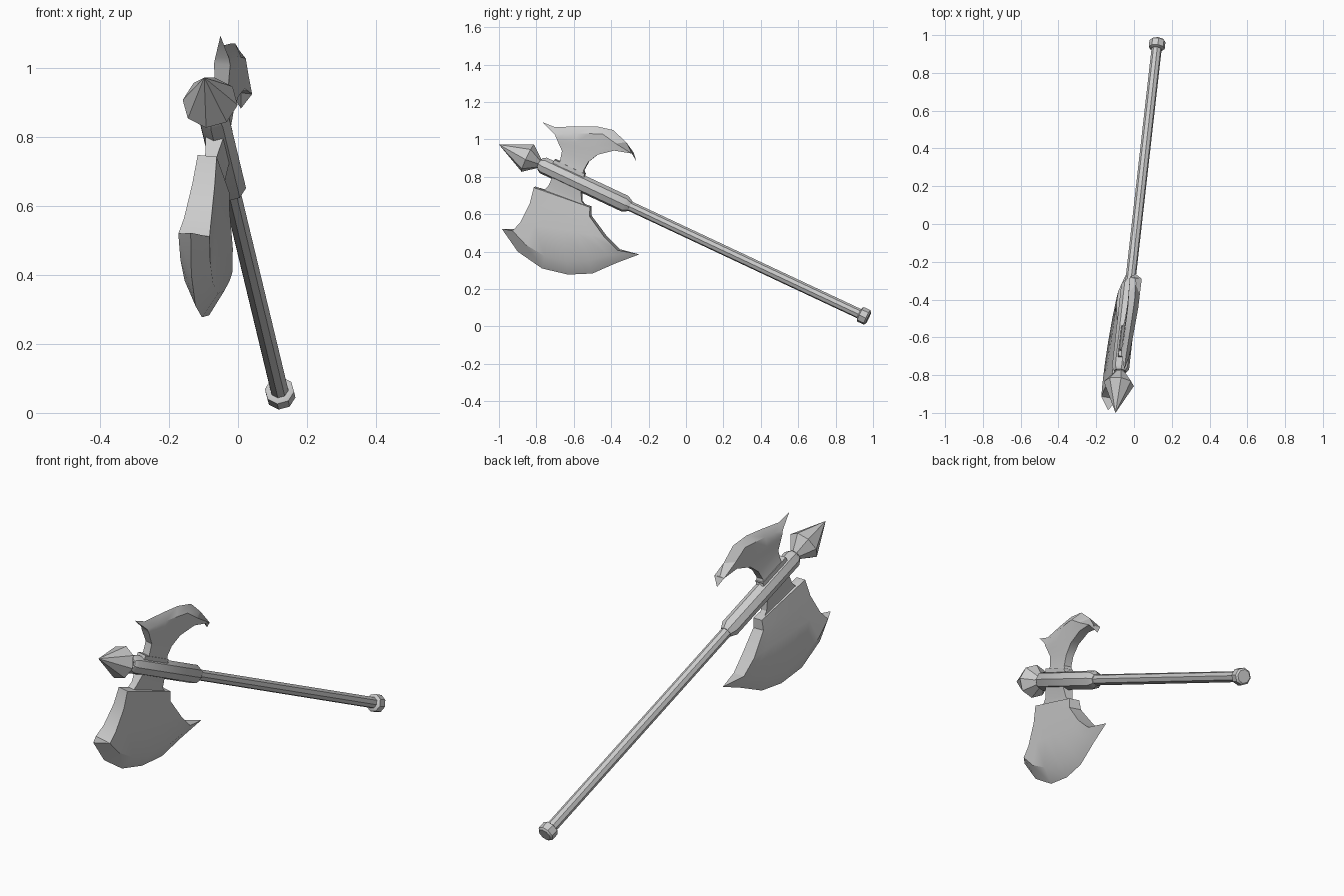
import bpy, bmesh, math
from mathutils import Vector

cube = bpy.data.objects.get("Cube")
if cube:
    bpy.data.objects.remove(cube, do_unlink=True)

# One plain grey for the whole weapon
steel = bpy.data.materials.new("grey_steel")
steel.use_nodes = True
GREY = (0.6, 0.6, 0.6, 1)
steel.diffuse_color = GREY
steel.node_tree.nodes["Principled BSDF"].inputs["Base Color"].default_value = GREY

# Tilted frame: shaft axis, blade direction and blade plane normal
BUTT = Vector((0.125, 0.975, 0.045))
TIP = Vector((-0.098, -1.0, 0.972))
AXIS = (TIP - BUTT).normalized()
DOWN = Vector((-0.15, -0.425, -0.905))
DOWN = (DOWN - AXIS * DOWN.dot(AXIS)).normalized()
SIDE = DOWN.cross(AXIS).normalized()
LENGTH = (TIP - BUTT).length


def plane_point(y, z, offset):
    """Point of the blade plane at (y, z), pushed sideways."""
    d = Vector((0, y, z)) - BUTT
    x = BUTT.x - (SIDE.y * d.y + SIDE.z * d.z) / SIDE.x
    return Vector((x, y, z)) + SIDE * offset


def finish(name, bm):
    bmesh.ops.remove_doubles(bm, verts=bm.verts, dist=0.0005)
    bmesh.ops.recalc_face_normals(bm, faces=bm.faces)
    mesh = bpy.data.meshes.new(name)
    bm.to_mesh(mesh)
    bm.free()
    mesh.materials.append(steel)
    obj = bpy.data.objects.new(name, mesh)
    bpy.context.collection.objects.link(obj)
    bpy.ops.object.select_all(action='DESELECT')
    obj.select_set(True)
    bpy.context.view_layer.objects.active = obj
    bpy.ops.object.shade_smooth_by_angle(angle=math.radians(32))


def lathe(name, profile, sides=8):
    """Turn (distance along shaft, radius) pairs around the shaft."""
    bm = bmesh.new()
    rings = []
    for s, r in profile:
        ring = []
        for i in range(sides):
            a = math.tau * i / sides
            out = SIDE * math.cos(a) + DOWN * math.sin(a)
            ring.append(bm.verts.new(BUTT + AXIS * s + out * r))
        rings.append(ring)
    for a, b in zip(rings, rings[1:]):
        for i in range(sides):
            j = (i + 1) % sides
            bm.faces.new((a[i], a[j], b[j], b[i]))
    bm.faces.new(rings[0])
    if profile[-1][1] > 0.001:
        bm.faces.new(rings[-1])
    finish(name, bm)


def blade(name, rows, shoulder, edge, thick):
    """Loft rows from the neck to a thick shoulder, then to a sharp edge."""
    n = len(edge)
    grid = []
    for left, right, half in rows:
        line = []
        for i in range(n):
            y, z = Vector(left).lerp(Vector(right), i / (n - 1))
            line.append((y, z, half))
        grid.append(line)
    grid.append([(y, z, thick[0] + (thick[1] - thick[0]) * i / (n - 1))
                 for i, (y, z) in enumerate(shoulder)])
    grid.append([(y, z, 0) for y, z in edge])
    bm = bmesh.new()
    sheets = [[[bm.verts.new(plane_point(y, z, sign * w)) for y, z, w in line]
               for line in grid] for sign in (1, -1)]
    for sheet in sheets:
        for a, b in zip(sheet, sheet[1:]):
            for i in range(n - 1):
                bm.faces.new((a[i], a[i + 1], b[i + 1], b[i]))
    p, q = sheets
    for k in range(len(grid) - 1):
        for i in (0, n - 1):
            bm.faces.new((p[k][i], p[k + 1][i], q[k + 1][i], q[k][i]))
    for i in range(n - 1):
        bm.faces.new((p[0][i], p[0][i + 1], q[0][i + 1], q[0][i]))
    finish(name, bm)


# Handle parts
lathe("shaft", [(0.02, 0.027), (1.97, 0.027)])
lathe("butt_cap", [(0, 0.034), (0.008, 0.043), (0.047, 0.043), (0.054, 0.03)])
lathe("head_sleeve", [(1.415, 0.03), (1.445, 0.046), (1.93, 0.046), (1.95, 0.034)])
lathe("end_spike", [(1.955, 0.028), (2.022, 0.081), (LENGTH, 0)])

# Large lower axe blade
blade("main_blade",
      [((-.70, .82), (-.56, .75), .03),
       ((-.735, .75), (-.555, .67), .018),
       ((-.755, .73), (-.54, .65), .018),
       ((-.81, .745), (-.51, .64), .028),
       ((-.83, .66), (-.51, .59), .033),
       ((-.88, .56), (-.43, .48), .04)],
      [(-.92, .515), (-.85, .44), (-.75, .38), (-.63, .35),
       (-.51, .355), (-.41, .385), (-.36, .41)],
      [(-.985, .522), (-.90, .40), (-.77, .31), (-.63, .277),
       (-.50, .283), (-.37, .34), (-.25, .385)],
      (.046, .034))

# Small hooked upper blade
blade("hook_blade",
      [((-.68, .86), (-.54, .80), .025),
       ((-.67, .89), (-.545, .835), .02),
       ((-.66, .94), (-.52, .88), .02),
       ((-.68, .985), (-.47, .92), .022),
       ((-.69, 1.01), (-.38, .942), .024)],
      [(-.70, 1.03), (-.64, 1.033), (-.58, 1.035), (-.51, 1.033),
       (-.44, 1.03), (-.37, .98), (-.285, .927)],
      [(-.77, 1.093), (-.70, 1.065), (-.58, 1.07), (-.48, 1.07),
       (-.39, 1.05), (-.32, .985), (-.265, .882)],
      (.02, .032))

# Thin mounting plate between sleeve and hook blade
bm = bmesh.new()
bmesh.ops.create_cube(bm, size=1)
for v in bm.verts:
    x, y, z = v.co
    v.co = BUTT + AXIS * (1.796 + x * 0.18) + SIDE * (y * 0.05) - DOWN * (0.047 + z * 0.02)
finish("mounting_plate", bm)
